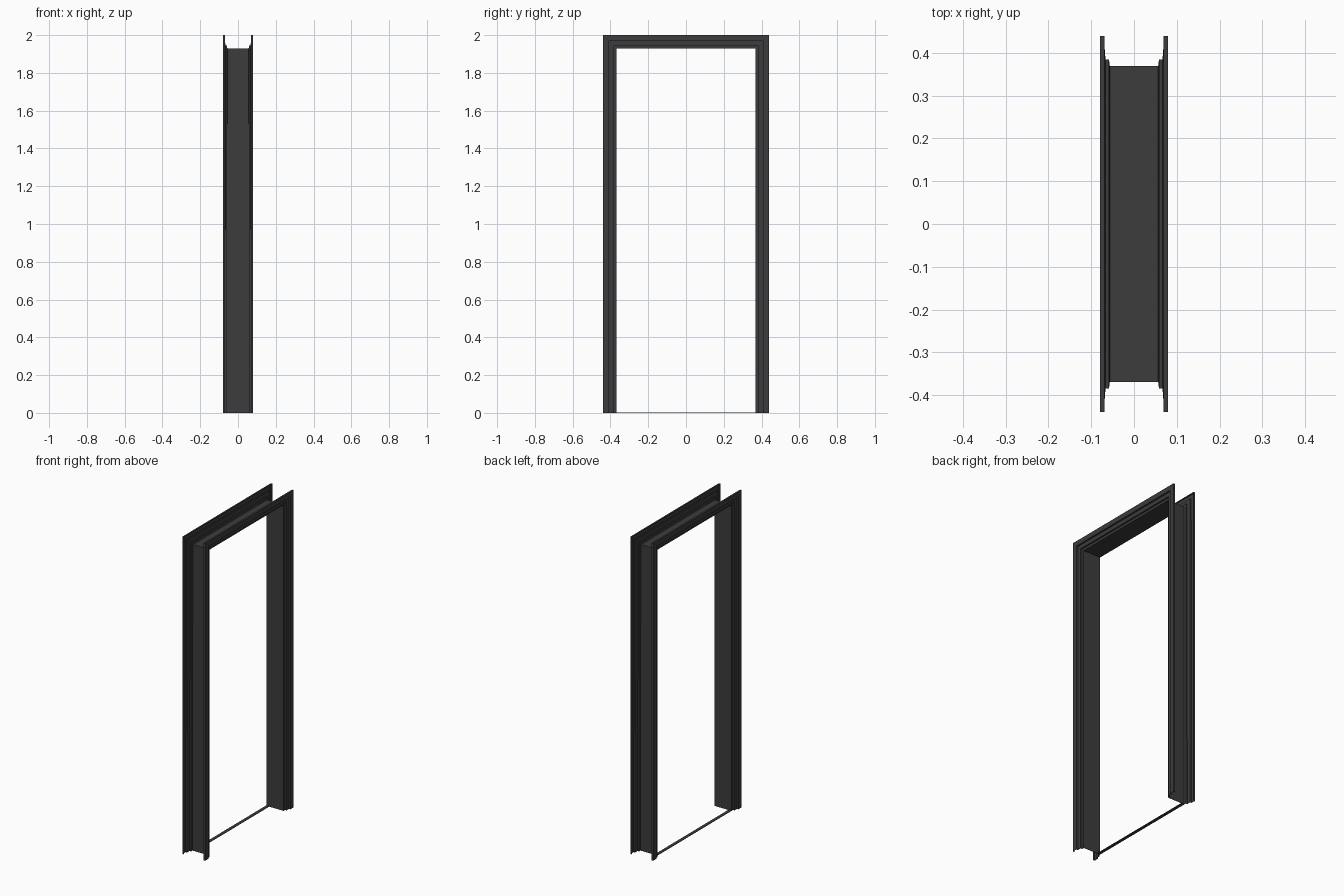
import bpy, bmesh

if "Cube" in bpy.data.objects:
    bpy.data.objects.remove(bpy.data.objects["Cube"])

HALF_OPEN, HEAD = 0.368, 1.928   # clear opening half-width and height

steel = bpy.data.materials.new("dark_steel")
steel.diffuse_color = (0.045, 0.045, 0.045, 1)
steel.use_nodes = True
steel.node_tree.nodes["Principled BSDF"].inputs["Base Color"].default_value = steel.diffuse_color

# Folded sheet section: (x, distance outward from the opening)
half = [(0.06, 0), (0.06, 0.015), (0.07, 0.015), (0.07, 0.04),
        (0.08, 0.04), (0.08, 0.072), (0.069, 0.072)]
profile = [(-x, o) for x, o in reversed(half)] + half


def finish(name, bm):
    mesh = bpy.data.meshes.new(name)
    bm.to_mesh(mesh)
    bm.free()
    obj = bpy.data.objects.new(name, mesh)
    bpy.context.collection.objects.link(obj)
    mesh.materials.append(steel)
    return obj


# Jambs and head: section swept up, across and down with mitred corners
bm = bmesh.new()
rings = []
for side, top in ((-1, 0), (-1, 1), (1, 1), (1, 0)):
    rings.append([bm.verts.new((x, side * (HALF_OPEN + o), top * (HEAD + o)))
                  for x, o in profile])
for a, b in zip(rings, rings[1:]):
    for i in range(len(profile) - 1):
        bm.faces.new((a[i], b[i], b[i + 1], a[i + 1]))
frame = finish("door_frame", bm)
sheet = frame.modifiers.new("sheet_thickness", 'SOLIDIFY')
sheet.thickness = 0.0015
sheet.offset = -1
sheet.use_even_offset = True

# Thin tie bar across the floor
bm = bmesh.new()
bmesh.ops.create_cube(bm, size=1)
for v in bm.verts:
    v.co.x = v.co.x * 0.02 - 0.05
    v.co.y *= 2 * HALF_OPEN
    v.co.z = (v.co.z + 0.5) * 0.003
finish("floor_tie_bar", bm)
